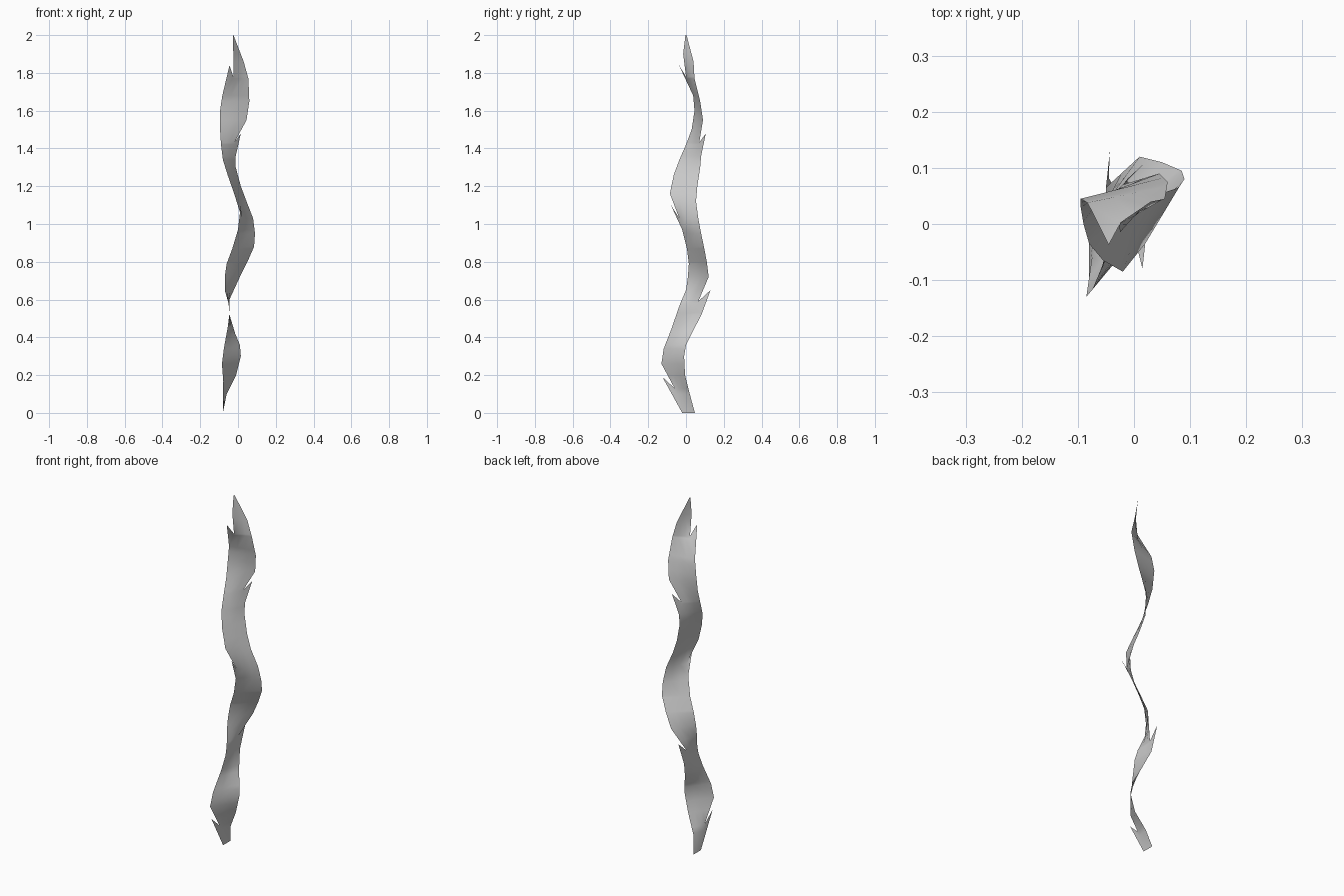
import bpy, bmesh
from mathutils import Vector

# Edge profiles of the twisting ribbon as (z, x, y)
low_edge = [(0, -.08, -.02), (.13, -.075, -.06), (.26, -.085, -.13), (.34, -.075, -.118),
            (.45, -.055, -.075), (.53, -.045, -.048), (.58, -.05, -.03), (.65, -.07, 0),
            (.72, -.07, .01), (.79, -.06, .015), (.87, -.03, .005), (.97, 0, -.02),
            (1.03, .02, -.035), (1.16, -.02, -.085), (1.26, -.055, -.065), (1.34, -.08, -.035),
            (1.42, -.09, 0), (1.5, -.095, .03), (1.6, -.095, .045), (1.68, -.083, .038),
            (1.78, -.025, 0), (1.9, -.025, -.015), (2, -.026, -.003)]
high_edge = [(0, -.08, .047), (.1, -.06, .02), (.2, -.01, -.005), (.3, .015, -.01),
             (.36, .01, 0), (.42, -.015, .03), (.52, -.045, .082), (.59, -.05, .065),
             (.72, .01, .12), (.8, .05, .11), (.88, .085, .095), (.95, .09, .08),
             (1.03, .08, .065), (1.12, .045, .053), (1.2, .015, .06), (1.3, -.012, .075),
             (1.36, -.012, .08), (1.43, -.02, .07), (1.55, .045, .09), (1.65, .06, .075),
             (1.77, .055, .045), (1.86, .03, .04), (2, -.024, .003)]
# Torn teeth: edge, z where the tooth starts, z of the notch, tip (z, x, y)
teeth = [(low_edge, 0, .13, (.19, -.08, -.125)), (high_edge, .52, .59, (.65, -.043, .13)),
         (low_edge, .97, 1.03, (1.10, .015, -.08)), (high_edge, 1.36, 1.43, (1.48, .015, .105)),
         (low_edge, 1.68, 1.78, (1.84, -.045, -.037))]


def point(edge, z):
    for a, b in zip(edge, edge[1:]):
        if z <= b[0]:
            t = (z - a[0]) / (b[0] - a[0])
            return Vector((a[1], a[2], a[0])).lerp(Vector((b[1], b[2], b[0])), t)


bm = bmesh.new()

# Ribbon sheet, three columns wide
levels = sorted({p[0] for p in low_edge + high_edge})
rows = []
for z in levels:
    a, b = point(low_edge, z), point(high_edge, z)
    rows.append([bm.verts.new(a.lerp(b, t)) for t in (0, .33, .67, 1)])
for r, s in zip(rows, rows[1:]):
    for i in range(3):
        bm.faces.new((r[i], r[i + 1], s[i + 1], s[i]))

# Teeth along the edges, fanned from each tip
for edge, z0, z1, (tz, tx, ty) in teeth:
    col = 0 if edge is low_edge else 3
    tip = bm.verts.new((tx, ty, tz))
    side = [r[col] for z, r in zip(levels, rows) if z0 <= z <= z1]
    for a, b in zip(side, side[1:]):
        bm.faces.new((a, b, tip))
bmesh.ops.recalc_face_normals(bm, faces=bm.faces)

mesh = bpy.data.meshes.new("kelp_blade")
bm.to_mesh(mesh)
bm.free()
blade = bpy.data.objects.new("kelp_blade", mesh)
bpy.context.collection.objects.link(blade)
for f in mesh.polygons:
    f.use_smooth = True
